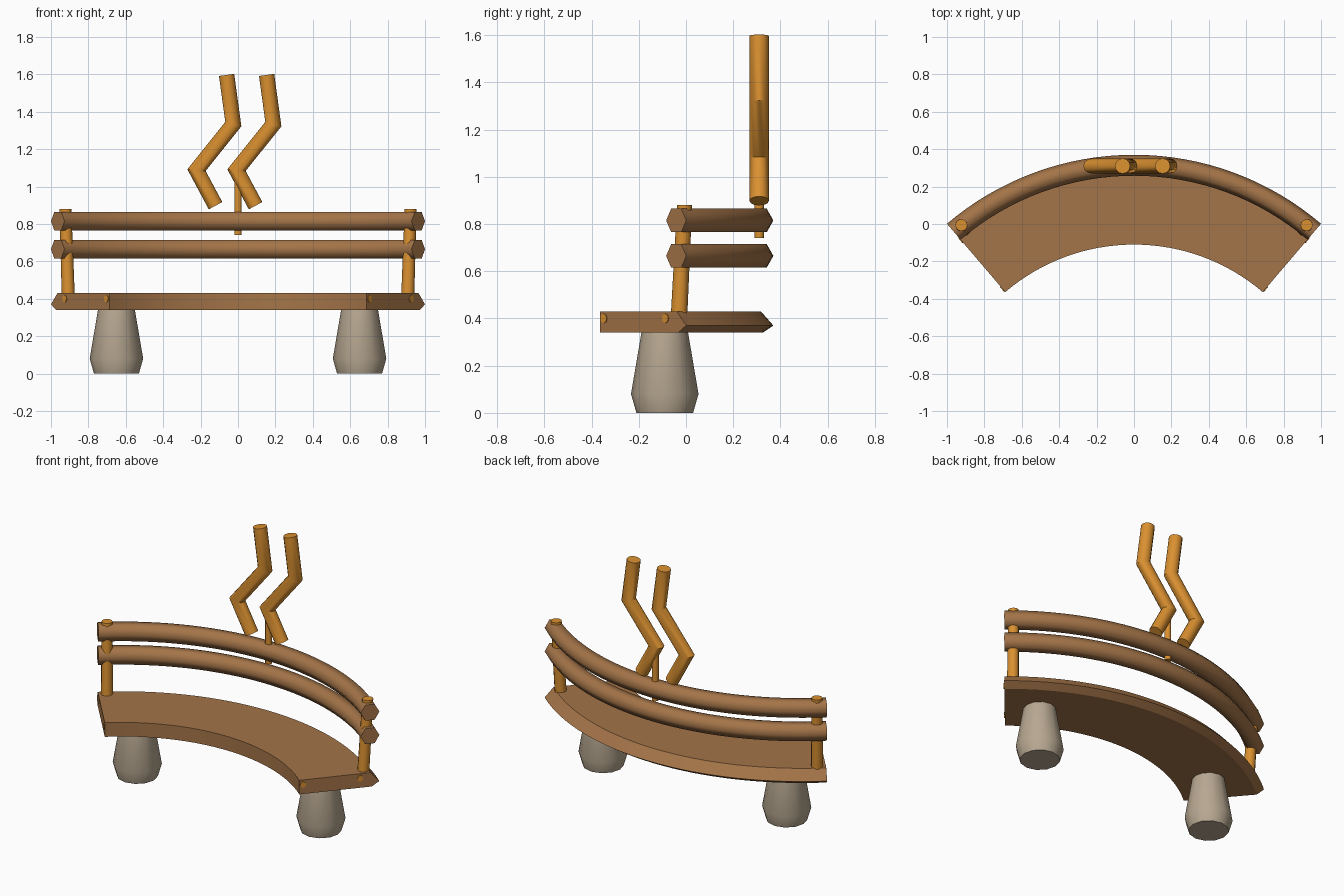
import bpy, bmesh, math
from mathutils import Vector

cube = bpy.data.objects.get("Cube")
if cube:
    bpy.data.objects.remove(cube)

CENTRE_Y = -1.17                    # centre of the bench's arc
HALF_ANGLE = math.asin(1 / 1.54)


def material(name, color):
    m = bpy.data.materials.new(name)
    m.use_nodes = True
    m.diffuse_color = (*color, 1)
    m.node_tree.nodes["Principled BSDF"].inputs["Base Color"].default_value = (*color, 1)
    return m


brown = material("brown wood", (0.37, 0.175, 0.065))
orange = material("orange wood", (0.70, 0.28, 0.03))
stone = material("pale stone", (0.47, 0.385, 0.28))


def loft(name, rings, mat, angle):
    """Join a row of equal rings of points into a capped solid."""
    bm = bmesh.new()
    loops = [[bm.verts.new(p) for p in ring] for ring in rings]
    n = len(loops[0])
    for a, b in zip(loops, loops[1:]):
        for i in range(n):
            j = (i + 1) % n
            bm.faces.new((a[i], a[j], b[j], b[i]))
    bm.faces.new(loops[0])
    bm.faces.new(loops[-1])
    bmesh.ops.recalc_face_normals(bm, faces=bm.faces)
    for f in bm.faces:
        f.smooth = True
    mesh = bpy.data.meshes.new(name)
    bm.to_mesh(mesh)
    bm.free()
    mesh.set_sharp_from_angle(angle=math.radians(angle))
    mesh.materials.append(mat)
    obj = bpy.data.objects.new(name, mesh)
    bpy.context.collection.objects.link(obj)
    return obj


def on_arc(r, a, z):
    return Vector((r * math.sin(a), CENTRE_Y + r * math.cos(a), z))


def arc_sweep(name, profile, mat, angle, steps=32):
    """Sweep a (radius, height) profile along the bench's arc."""
    angles = [HALF_ANGLE * (2 * i / steps - 1) for i in range(steps + 1)]
    return loft(name, [[on_arc(r, a, z) for r, z in profile] for a in angles], mat, angle)


def ring(centre, u, v, sides=12):
    turns = [2 * math.pi * i / sides for i in range(sides)]
    return [Vector(centre) + u * math.cos(t) + v * math.sin(t) for t in turns]


X, Y, Z = Vector((1, 0, 0)), Vector((0, 1, 0)), Vector((0, 0, 1))


def upright(name, stations, mat, sides=12):
    """Stack of level circles given as (centre, radius)."""
    return loft(name, [ring(c, X * r, Y * r, sides) for c, r in stations], mat, 35)


def bent_bar(name, points, radius):
    """Mitred round bar whose path lies in an x-z plane."""
    pts = [Vector(p) for p in points]
    dirs = [(b - a).normalized() for a, b in zip(pts, pts[1:])]
    rings = []
    for i, p in enumerate(pts):
        before, after = dirs[max(i - 1, 0)], dirs[min(i, len(dirs) - 1)]
        mid = (before + after).normalized()
        side = mid.cross(Y) * (radius / mid.dot(after))
        rings.append(ring(p, side, Y * radius))
    return loft(name, rings, orange, 40)


# Curved seat with a pointed back edge
arc_sweep("seat", [(1.06, 0.34), (1.06, 0.43), (1.487, 0.43), (1.54, 0.37), (1.495, 0.34)],
          brown, 25)

# Two curved six-sided back rails
for name, z in (("lower_rail", 0.665), ("upper_rail", 0.815)):
    hexagon = [(1.484 + 0.056 * math.cos(t), z + 0.0575 * math.sin(t))
               for t in (math.pi * i / 3 for i in range(6))]
    arc_sweep(name, hexagon, brown, 65)

for side, s in (("left", 1), ("right", -1)):
    # Tapered stone foot
    foot = (s * 0.65, -0.09)
    upright(side + "_foot", [((*foot, 0), 0.12), ((*foot, 0.08), 0.143), ((*foot, 0.345), 0.098)],
            stone)
    # Leaning end post
    upright(side + "_post", [((s * 0.907, -0.03, 0.40), 0.035), ((s * 0.923, -0.006, 0.88), 0.032)],
            orange)
    # Peg ends showing in the end of the seat
    a = s * HALF_ANGLE
    outward = Vector((math.cos(a), -math.sin(a), 0)) * s
    across = Vector((math.sin(a), math.cos(a), 0))
    for label, r in (("front", 1.082), ("back", 1.425)):
        c = on_arc(r, a, 0.40)
        loft(side + "_" + label + "_peg",
             [ring(c + outward * d, across * 0.018, Z * 0.02, 8) for d in (-0.04, 0.004)],
             orange, 50)

# Thin rod holding the ornament above the rails
upright("ornament_rod", [((0, 0.31, 0.74), 0.02), ((0, 0.31, 1.13), 0.02)], orange)

# Pair of zigzag bars
zigzag = [(-0.12, 0.898), (-0.222, 1.088), (-0.025, 1.334), (-0.061, 1.597)]
for name, dx in (("right_zigzag", 0), ("left_zigzag", 0.214)):
    bent_bar(name, [(x + dx, 0.31, z) for x, z in zigzag], 0.041)
